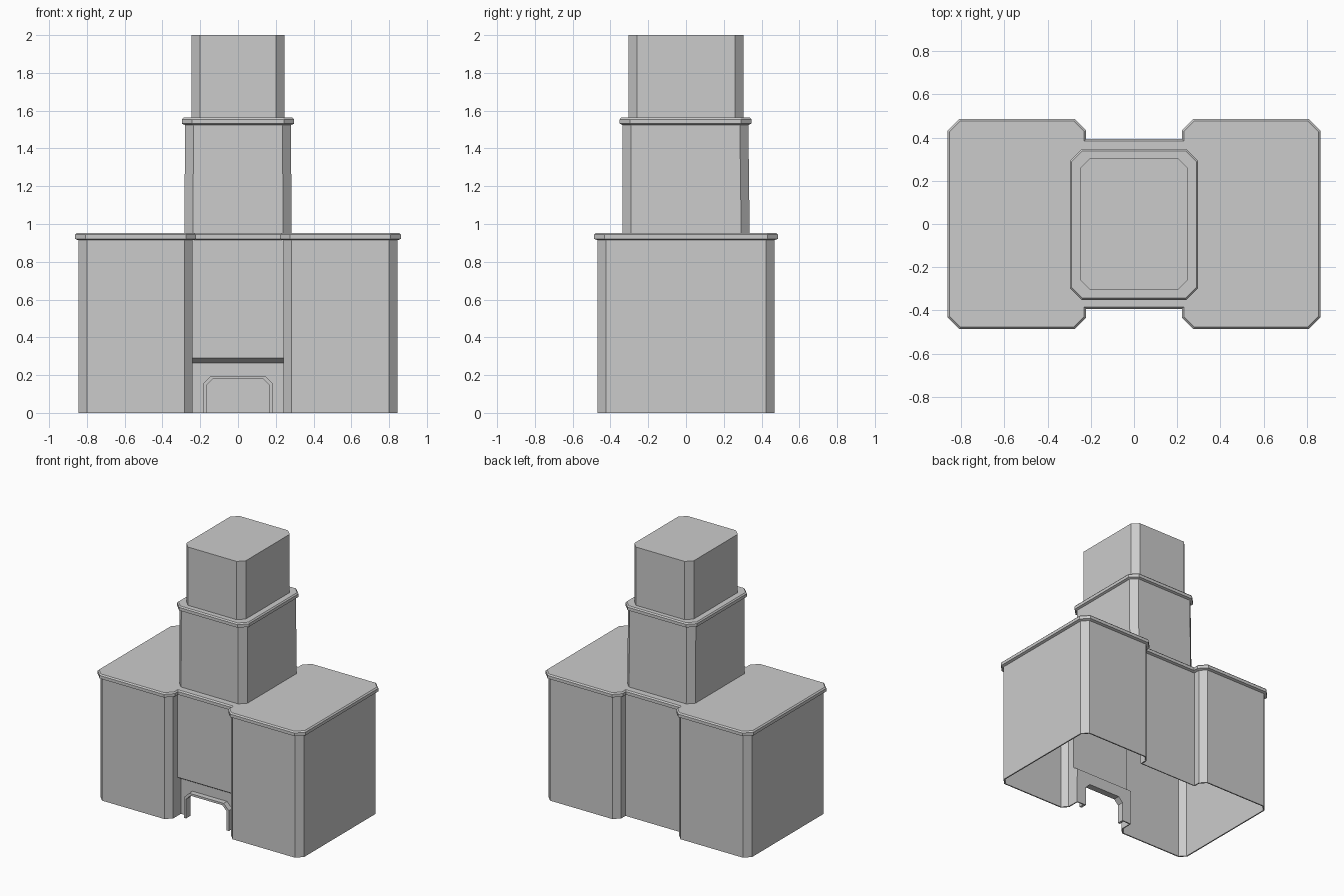
import bpy
from mathutils import Vector

if "Cube" in bpy.data.objects:
    bpy.data.objects.remove(bpy.data.objects["Cube"])


def make(name, verts, faces):
    me = bpy.data.meshes.new(name)
    me.from_pydata([tuple(v) for v in verts], [], faces)
    me.update()
    ob = bpy.data.objects.new(name, me)
    bpy.context.collection.objects.link(ob)
    return ob


def offset(outline, d):
    """Move a counter-clockwise outline outward by d with mitred corners."""
    out = []
    n = len(outline)
    for i in range(n):
        a, b, c = (Vector(outline[(i + k) % n]) for k in (-1, 0, 1))
        e, f = (b - a).normalized(), (c - b).normalized()
        m, p = Vector((e.y, -e.x)), Vector((f.y, -f.x))
        out.append(tuple(b + (m + p) * d / (1 + m.dot(p))))
    return out


def loft(name, loops):
    """Join stacked (outline, z) loops and close the top."""
    n = len(loops[0][0])
    verts = [(x, y, z) for o, z in loops for x, y in o]
    faces = [(k * n + i, k * n + (i + 1) % n, (k + 1) * n + (i + 1) % n, (k + 1) * n + i)
             for k in range(len(loops) - 1) for i in range(n)]
    faces.append(tuple(range((len(loops) - 1) * n, len(loops) * n)))
    return make(name, verts, faces)


def rim(outline, z, d):
    """Bevelled ledge profile around an outline."""
    return [(outline, z), (offset(outline, d), z + .007),
            (offset(outline, d), z + .03), (offset(outline, d * .5), z + .039)]


def octagon(hx, y0, y1, c):
    return [(-hx + c, y0), (hx - c, y0), (hx, y0 + c), (hx, y1 - c),
            (hx - c, y1), (-hx + c, y1), (-hx, y1 - c), (-hx, y0 + c)]


def arch(w, top, c):
    return [(-w, 0), (-w, top - c), (-w + c, top), (w - c, top), (w, top - c), (w, 0)]


# Base plan: two chamfered wings joined by a set-back centre
NX, YF, YN = .24, -.375, -.335
quarter = [(NX, YF), (NX, -.425), (.283, -.468), (.80, -.468), (.845, -.423)]
half = quarter + [(x, -y) for x, y in reversed(quarter)]
plan = half + [(-x, y) for x, y in reversed(half)]
ZT, ZA, ZB = .914, .29, .265

# Base walls, open underneath, with a recess low in the front centre
verts, faces = [], []


def face(*pts):
    faces.append(tuple(range(len(verts), len(verts) + len(pts))))
    verts.extend(pts)


for (ax, ay), (bx, by) in list(zip(plan, plan[1:]))[1:-1]:
    face((ax, ay, 0), (bx, by, 0), (bx, by, ZT), (ax, ay, ZT))
side = [(-.425, 0), (-.425, ZT), (YF, ZT), (YF, ZA), (YN, ZB), (YN, 0)]
face(*[(NX, y, z) for y, z in side])
face(*[(-NX, y, z) for y, z in reversed(side)])
face((-NX, YF, ZA), (NX, YF, ZA), (NX, YF, ZT), (-NX, YF, ZT))
face((-NX, YN, ZB), (NX, YN, ZB), (NX, YF, ZA), (-NX, YF, ZA))
outer, inner = arch(.186, .196, .043), arch(.168, .18, .036)
face(*[(x, YN, z) for x, z in [(-NX, 0)] + inner + [(NX, 0), (NX, ZB), (-NX, ZB)]])
walls = make("base_walls", verts, faces)
bpy.context.view_layer.objects.active = walls
walls.select_set(True)
bpy.ops.object.mode_set(mode='EDIT')
bpy.ops.mesh.select_all(action='SELECT')
bpy.ops.mesh.remove_doubles(threshold=.0005)
bpy.ops.object.mode_set(mode='OBJECT')
sol = walls.modifiers.new("thickness", 'SOLIDIFY')
sol.thickness, sol.offset = .01, -1

# Raised surround of the arched opening
rings = [[(x, y, z) for x, z in a] for a, y in
         ((outer, YN), (outer, YF), (inner, YF), (inner, YN + .01))]
fv = [v for r in rings for v in r]
ff = [(k * 6 + i, k * 6 + i + 1, k * 6 + i + 7, k * 6 + i + 6) for k in range(3) for i in range(5)]
ff += [(0, 6, 12, 18), (5, 23, 17, 11)]
make("opening_surround", fv, ff)

# Base ledge and roof
loft("base_ledge", rim(plan, .914, .018))

# Middle block with ledge, its back leaning in slightly
loft("middle_block", [(octagon(.283, -.337, .337, .045), .953)]
     + rim(octagon(.281, -.335, .33, .045), 1.524, .016))

# Top block
loft("top_block", [(octagon(.247, -.305, .305, .045), 1.563),
                   (octagon(.247, -.305, .305, .045), 2.0)])
